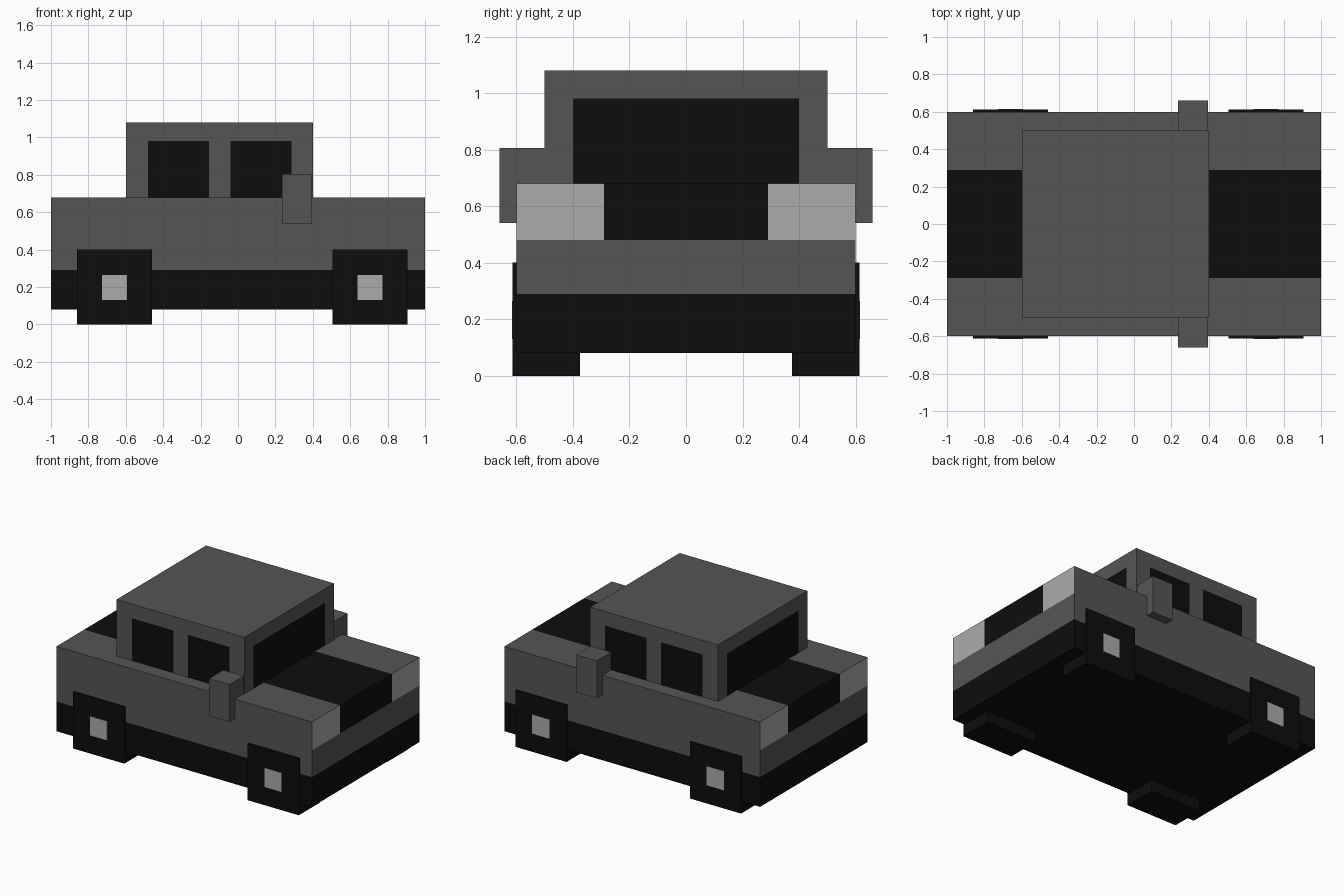
import bpy
import bmesh
from mathutils import Vector

if "Cube" in bpy.data.objects:
    bpy.data.objects.remove(bpy.data.objects["Cube"], do_unlink=True)


def make_material(name, value):
    mat = bpy.data.materials.new(name)
    mat.use_nodes = True
    colour = (value, value, value, 1)
    mat.diffuse_color = colour
    mat.node_tree.nodes["Principled BSDF"].inputs["Base Color"].default_value = colour
    return mat


MATERIALS = [make_material("dark grey paint", 0.091),
             make_material("black", 0.004),
             make_material("light grey", 0.407)]
GREY, BLACK, LIGHT = range(3)


def box(name, low, high, rule, cuts=()):
    """Box between two corners, sliced at (axis, position) and coloured per face."""
    low, high = Vector(low), Vector(high)
    bm = bmesh.new()
    bmesh.ops.create_cube(bm, size=1)
    for v in bm.verts:
        v.co = (low + high) / 2 + v.co * (high - low)
    for axis, position in cuts:
        normal = Vector((0, 0, 0))
        normal[axis] = 1
        bmesh.ops.bisect_plane(bm, geom=bm.verts[:] + bm.edges[:] + bm.faces[:],
                               plane_co=normal * position, plane_no=normal)
    bm.normal_update()
    for face in bm.faces:
        face.material_index = rule(face.calc_center_median(), face.normal)
    mesh = bpy.data.meshes.new(name)
    bm.to_mesh(mesh)
    bm.free()
    for mat in MATERIALS:
        mesh.materials.append(mat)
    obj = bpy.data.objects.new(name, mesh)
    bpy.context.collection.objects.link(obj)
    return obj


def plain(index):
    return lambda centre, normal: index


# Body: black sill, grey sides, black centre stripe and corner lamps
SILL, LAMP_BASE, STRIPE = 0.29, 0.48, 0.29


def body_rule(c, n):
    if c.z < SILL:
        return BLACK
    in_stripe = abs(c.y) < STRIPE
    if n.z > 0.5:
        return BLACK if in_stripe else GREY
    if abs(n.x) > 0.5 and c.z > LAMP_BASE:
        return BLACK if in_stripe else LIGHT
    return GREY


box("body", (-1, -0.6, 0.08), (1, 0.6, 0.68), body_rule,
    [(2, SILL), (2, LAMP_BASE), (1, -STRIPE), (1, STRIPE)])

# Cabin: two windows on each side, one wide window at each end
WINDOW_TOP = 0.98
PANES = [(-0.48, -0.155), (-0.04, 0.285)]


def cabin_rule(c, n):
    if abs(n.z) > 0.5 or c.z > WINDOW_TOP:
        return GREY
    if abs(n.x) > 0.5:
        return BLACK if abs(c.y) < 0.4 else GREY
    return BLACK if any(a < c.x < b for a, b in PANES) else GREY


box("cabin", (-0.6, -0.5, 0.68), (0.4, 0.5, 1.08), cabin_rule,
    [(2, WINDOW_TOP), (1, -0.4), (1, 0.4)] + [(0, x) for pane in PANES for x in pane])


# Wheels, hubs and door mirrors on both sides
def side_box(name, side, x, y, z, colour):
    ys = sorted((side * y[0], side * y[1]))
    box(name, (x[0], ys[0], z[0]), (x[1], ys[1], z[1]), plain(colour))


for side, side_name in ((-1, "front"), (1, "back")):
    for x, end_name in ((-0.66, "right"), (0.705, "left")):
        label = side_name + "_" + end_name
        side_box(label + "_wheel", side, (x - 0.2, x + 0.2), (0.375, 0.613), (0, 0.4), BLACK)
        side_box(label + "_hub", side, (x - 0.067, x + 0.067), (0.61, 0.616), (0.13, 0.265), LIGHT)
    side_box(side_name + "_door_mirror", side, (0.235, 0.395), (0.49, 0.66), (0.54, 0.805), GREY)
